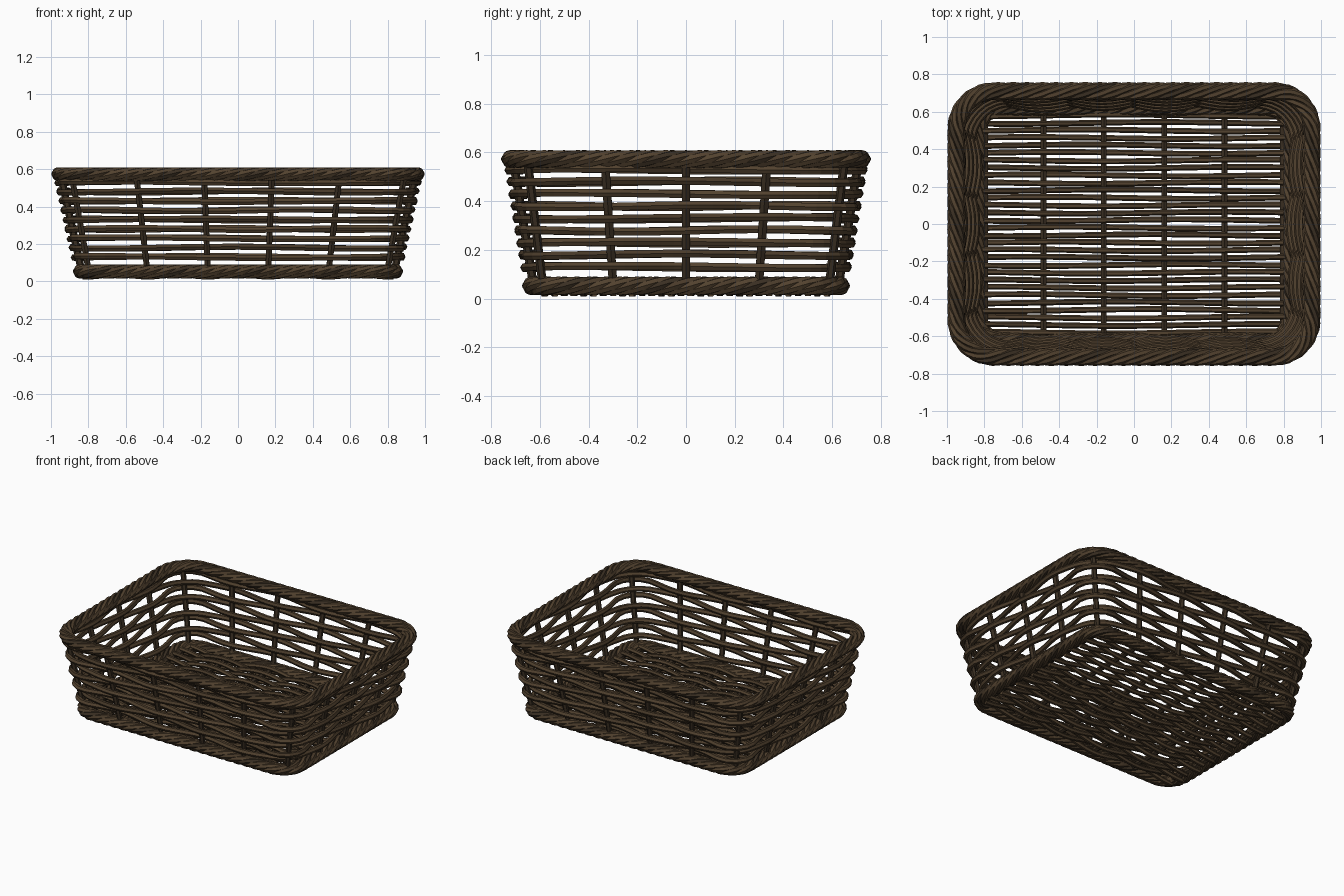
import bpy, bmesh, math, random
from mathutils import Vector

random.seed(4)
cube = bpy.data.objects.get("Cube")
if cube:
    bpy.data.objects.remove(cube)


def material(name, rgb):
    m = bpy.data.materials.new(name)
    m.use_nodes = True
    m.diffuse_color = (*rgb, 1)
    bsdf = m.node_tree.nodes["Principled BSDF"]
    bsdf.inputs["Base Color"].default_value = (*rgb, 1)
    bsdf.inputs["Roughness"].default_value = 0.8
    return m


BROWN = material("wicker_brown", (0.085, 0.054, 0.028))
MID = material("wicker_mid_brown", (0.066, 0.042, 0.022))
DARK = material("wicker_dark_brown", (0.042, 0.028, 0.016))

SIDES = (5, 4, 5, 4)      # stake gaps along front, left, back, right
COUNT = sum(SIDES)


def wall(t, z, out=0.0):
    """Point on the flared rounded-rectangle wall; t counts stakes from a corner."""
    k = (z - 0.05) / 0.525
    a, b, r = 0.835 + 0.115 * k, 0.625 + 0.085 * k, 0.13 + 0.07 * k
    t %= COUNT
    for i, n in enumerate(SIDES):
        if t < n:
            break
        t -= n
    half, depth = (a, b) if i % 2 == 0 else (b, a)
    h = half - r
    s = (t / n - 0.5) * 2 * (h + r * math.pi / 4)
    ang = max(0.0, (abs(s) - h) / r)
    x = math.copysign(min(abs(s), h) + (r + out) * math.sin(ang), s)
    y = r - depth - (r + out) * math.cos(ang)
    for _ in range(i):
        x, y = -y, x
    return Vector((x, y, z))


def tube(bm, path, radius, ref=(0, 0, 1), closed=False, mat=0, sides=6):
    """Sweep a faceted rod along a path."""
    ref, n, rings = Vector(ref), len(path), []
    for i, p in enumerate(path):
        if closed:
            d = path[(i + 1) % n] - path[i - 1]
        else:
            d = path[min(i + 1, n - 1)] - path[max(i - 1, 0)]
        u = d.cross(ref).normalized()
        v = u.cross(d).normalized()
        rings.append([bm.verts.new(p + radius * (u * math.cos(q) + v * math.sin(q)))
                      for q in (2 * math.pi * j / sides for j in range(sides))])
    for i in range(n if closed else n - 1):
        r0, r1 = rings[i], rings[(i + 1) % n]
        for j in range(sides):
            k = (j + 1) % sides
            bm.faces.new((r0[j], r0[k], r1[k], r1[j])).material_index = mat
    if not closed:
        for ring in (rings[0], rings[-1]):
            bm.faces.new(ring).material_index = mat


def finish(name, bm, mats):
    bmesh.ops.recalc_face_normals(bm, faces=bm.faces)
    mesh = bpy.data.meshes.new(name)
    bm.to_mesh(mesh)
    bm.free()
    for m in mats:
        mesh.materials.append(m)
    obj = bpy.data.objects.new(name, mesh)
    bpy.context.collection.objects.link(obj)


# Twisted rope borders at the top and the foot
def border(name, zc, turns, wide, tall):
    bm = bmesh.new()
    strands, steps = 6, 216
    for s in range(strands):
        path = []
        for i in range(steps):
            t = COUNT * i / steps
            q = 2 * math.pi * (turns * i / steps + s / strands)
            p = wall(t, zc, wide * math.cos(q))
            p.z += tall * math.sin(q)
            path.append(p)
        tube(bm, path, 0.019, closed=True, mat=(0, 1, 0, 0, 1, 2)[s])
    finish(name, bm, (BROWN, MID, DARK))


border("top_border", 0.573, 14, 0.030, 0.020)
border("foot_border", 0.053, 14, 0.028, 0.021)

# Horizontal wall weavers passing in and out of the stakes
bm = bmesh.new()
for row in range(9):
    z0 = 0.13 + 0.05 * row
    phase = random.uniform(0, 6.28)
    waves = random.choice((3, 4, 5))
    path = []
    for i in range(COUNT * 6):
        t = i / 6
        p = wall(t, z0, 0.024 * math.cos(math.pi * (t + row)))
        p.z += 0.005 * math.sin(2 * math.pi * waves * t / COUNT + phase)
        path.append(p)
    tube(bm, path, 0.0185, closed=True, mat=row % 3 == 1)
finish("wall_weavers", bm, (BROWN, MID))

# Stakes running down the front, under the floor and up the back
bm = bmesh.new()
for j in range(6):
    front = [wall(j, z) for z in (0.58, 0.3, 0.09)]
    back = [wall(14 - j, z) for z in (0.09, 0.3, 0.58)]
    foot = wall(j, 0.05)
    bend = [Vector((foot.x, y, 0.045)) for y in (foot.y + 0.04, 0, -foot.y - 0.04)]
    tube(bm, front + bend + back, 0.018, ref=(1, 0, 0))
finish("long_stakes", bm, (DARK,))

# Short upright stakes on the two ends
bm = bmesh.new()
for t in (6, 7, 8, 15, 16, 17):
    tube(bm, [wall(t, z) for z in (0.04, 0.3, 0.58)], 0.02, ref=(0, 1, 0))
finish("end_stakes", bm, (DARK,))

# Floor weavers going over and under the long stakes
bm = bmesh.new()
ROWS = 30
gap = 2 * wall(1, 0.05).x / -3
for row in range(ROWS):
    y0 = -0.58 + 1.16 * row / (ROWS - 1)
    reach = 0.83 if row // 2 % 2 else 0.80
    phase = random.uniform(0, 6.28)
    path = []
    for i in range(37):
        x = reach * (i / 18 - 1)
        z = 0.045 + 0.022 * math.cos(math.pi * (x / gap - 0.5 + row))
        path.append(Vector((x, y0 + 0.005 * math.sin(4 * x + phase), z)))
    tube(bm, path, 0.0155, mat=row % 3 == 1)
finish("floor_weavers", bm, (BROWN, MID))
